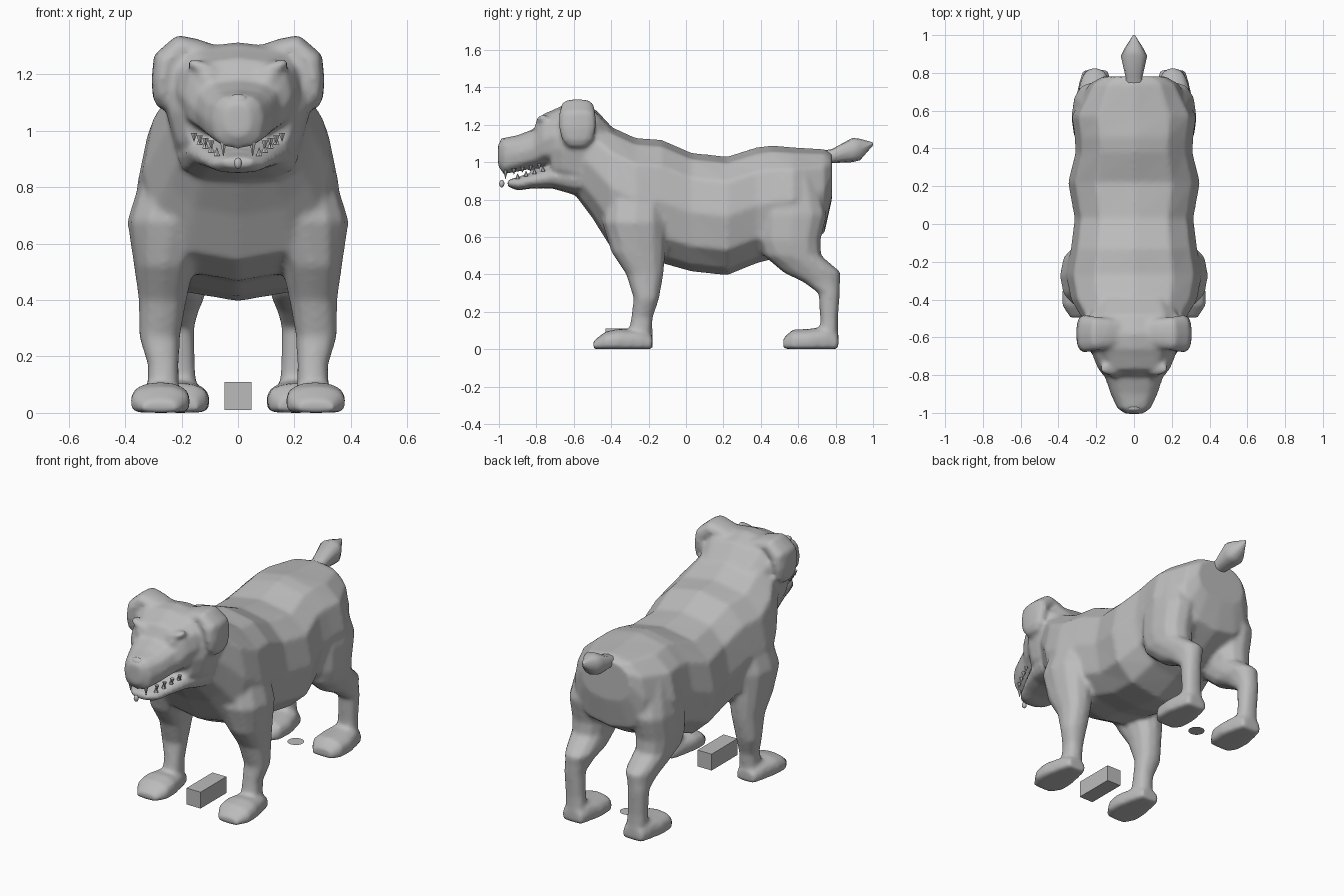
import bpy
import bmesh
import math
from mathutils import Matrix, Vector

default_cube = bpy.data.objects.get("Cube")
if default_cube:
    bpy.data.objects.remove(default_cube, do_unlink=True)

# One plain grey for the whole model
grey = bpy.data.materials.new("clay grey")
grey.use_nodes = True
colour = (.5, .5, .5, 1)
grey.diffuse_color = colour
for node in grey.node_tree.nodes:
    if node.type == "BSDF_PRINCIPLED":
        node.inputs["Base Color"].default_value = colour


def finish(name, bm, sharp_angle=55):
    """Turn a bmesh into a named, smooth shaded object."""
    bmesh.ops.recalc_face_normals(bm, faces=bm.faces)
    mesh = bpy.data.meshes.new(name)
    bm.to_mesh(mesh)
    bm.free()
    mesh.materials.append(grey)
    mesh.shade_smooth()
    mesh.set_sharp_from_angle(angle=math.radians(sharp_angle))
    obj = bpy.data.objects.new(name, mesh)
    bpy.context.collection.objects.link(obj)
    return obj


def soft_power(value, power):
    return math.copysign(abs(value) ** power, value)


def skin(bm, rings, upper, lower, sides=12):
    """Bridge rings given as (centre, first half axis, second half axis)."""
    loops = []
    for centre, u, v in rings:
        loop = []
        for i in range(sides):
            angle = math.tau * i / sides
            power = upper if i <= sides / 2 else lower
            offset = u * soft_power(math.cos(angle), power) + v * soft_power(math.sin(angle), power)
            loop.append(bm.verts.new(centre + offset))
        loops.append(loop)
    for a, b in zip(loops, loops[1:]):
        for i in range(sides):
            j = (i + 1) % sides
            bm.faces.new((a[i], a[j], b[j], b[i]))
    bm.faces.new(loops[0])
    bm.faces.new(loops[-1])


def loft_along_y(bm, sections, upper=.8, lower=.8, x=0):
    """Sections are (y, bottom, top, half width)."""
    rings = [(Vector((x, y, (low + high) / 2)), Vector((width, 0, 0)), Vector((0, 0, (high - low) / 2)))
             for y, low, high, width in sections]
    skin(bm, rings, upper, lower)


def loft_along_z(bm, sections, side, power=.85):
    """Sections are (z, x, y, half width, half depth)."""
    rings = [(Vector((side * x, y, z)), Vector((width, 0, 0)), Vector((0, depth, 0)))
             for z, x, y, width, depth in sections]
    skin(bm, rings, power, power)


def loft_ear(bm, sections, side, y):
    """Sections are (x, z, half thickness, half depth, tilt in degrees)."""
    rings = []
    for x, z, thick, depth, tilt in sections:
        turn = math.radians(tilt)
        across = Vector((side * math.cos(turn), 0, math.sin(turn))) * thick
        rings.append((Vector((side * x, y, z)), Vector((0, depth, 0)), across))
    skin(bm, rings, .8, .8)


def ball(bm, centre, size, tilt=0):
    place = Matrix.Translation(centre) @ Matrix.Rotation(tilt, 4, "Y") @ Matrix.Diagonal((*size, 1))
    bmesh.ops.create_uvsphere(bm, u_segments=12, v_segments=8, radius=1, matrix=place)


def tooth(bm, x, y, z, height):
    """A cone from z, pointing down for a negative height."""
    place = Matrix.Translation((x, y, z + height / 2)) @ Matrix.Diagonal((1, 1, height, 1))
    bmesh.ops.create_cone(bm, cap_ends=True, segments=6, radius1=.013, radius2=.001, depth=1, matrix=place)


def fuse(name, bm, voxel):
    """Merge overlapping volumes into one softly blended skin."""
    source = finish("source", bm)
    remesh = source.modifiers.new("merge", "REMESH")
    remesh.mode = "VOXEL"
    remesh.voxel_size = voxel
    smooth = source.modifiers.new("blend", "SMOOTH")
    smooth.factor = .5
    smooth.iterations = 6
    graph = bpy.context.evaluated_depsgraph_get()
    mesh = bpy.data.meshes.new_from_object(source.evaluated_get(graph))
    bpy.data.objects.remove(source, do_unlink=True)
    mesh.name = name
    mesh.materials.clear()
    mesh.materials.append(grey)
    mesh.shade_smooth()
    bpy.context.collection.objects.link(bpy.data.objects.new(name, mesh))


body = bmesh.new()
teeth = bmesh.new()

# Trunk from rump to neck
loft_along_y(body, [
    (.78, .80, 1.05, .17), (.74, .62, 1.07, .24), (.57, .52, 1.08, .33),
    (.46, .48, 1.09, .315), (.38, .46, 1.08, .31), (.22, .395, 1.03, .35), (.03, .415, 1.05, .315),
    (-.13, .46, 1.12, .335), (-.27, .47, 1.13, .36), (-.40, .54, 1.19, .335),
    (-.50, .70, 1.25, .275), (-.59, .82, 1.28, .22)])

# Skull, upper muzzle and lower jaw
loft_along_y(body, [
    (-.38, .76, 1.17, .20), (-.48, .79, 1.28, .245), (-.58, .82, 1.315, .255),
    (-.66, .845, 1.305, .245), (-.72, .865, 1.275, .20)], .6, .95)
loft_along_y(body, [
    (-.60, .98, 1.30, .23), (-.70, .99, 1.285, .22), (-.77, .98, 1.255, .19),
    (-.81, .97, 1.18, .155), (-.90, .95, 1.145, .125), (-.975, .935, 1.13, .09),
    (-1.005, .98, 1.10, .045)], .75, .75)
loft_along_y(body, [
    (-.58, .82, 1.0, .22), (-.72, .86, .985, .18), (-.82, .86, .945, .14),
    (-.90, .848, .92, .10), (-.955, .87, .905, .055)])

for side in (1, -1):
    # Folded ear growing out of the crown
    loft_ear(body, [
        (.07, 1.25, .05, .08, 90), (.14, 1.275, .05, .085, 90), (.195, 1.295, .05, .09, 65),
        (.255, 1.245, .05, .10, 30), (.265, 1.18, .042, .10, 5),
        (.265, 1.12, .038, .085, 0), (.26, 1.08, .025, .05, 0)], side, -.58)
    # Scowling brow and eye
    ball(body, (side * .11, -.765, 1.215), (.08, .04, .025), -side * .4)
    ball(body, (side * .105, -.785, 1.18), (.04, .03, .022), -side * .3)
    # Front leg from shoulder to wrist
    loft_along_z(body, [
        (1.0, .19, -.25, .09, .10), (.85, .20, -.265, .14, .16), (.68, .23, -.275, .163, .175),
        (.52, .262, -.255, .107, .145), (.40, .267, -.22, .085, .10),
        (.27, .278, -.212, .073, .068), (.17, .265, -.235, .055, .058),
        (.05, .265, -.25, .058, .065)], side)
    loft_along_y(body, [
        (-.18, 0, .07, .06), (-.24, 0, .10, .08), (-.36, 0, .11, .105),
        (-.43, 0, .095, .105), (-.495, 0, .045, .065)], .9, .3, side * .275)
    # Hind leg with thigh and hock
    loft_along_z(body, [
        (.92, .18, .56, .11, .14), (.72, .21, .57, .12, .185), (.58, .215, .555, .115, .165),
        (.50, .215, .57, .105, .155), (.41, .205, .675, .088, .155), (.36, .21, .725, .07, .10),
        (.30, .215, .766, .06, .057), (.16, .21, .765, .058, .048),
        (.05, .205, .765, .065, .05)], side)
    loft_along_y(body, [
        (.815, 0, .08, .065), (.75, 0, .12, .085), (.66, 0, .11, .105),
        (.57, 0, .105, .10), (.52, 0, .06, .065)], .9, .3, side * .205)
    # Fangs and small side teeth
    tooth(teeth, side * .052, -.965, .96, -.05)
    for step in range(4):
        back = step * .045
        tooth(teeth, side * (.095 + back * .45), -.92 + back, .965 + back * .2, -.03)
        tooth(teeth, side * (.075 + back * .45), -.90 + back, .91 + back * .3, .03)

fuse("dog_body", body, .013)
finish("teeth", teeth)

# Tail, widening before its tip
tail = bmesh.new()
loft_along_y(tail, [
    (.66, .96, 1.05, .07), (.78, .995, 1.07, .045), (.89, 1.0, 1.13, .07),
    (.93, 1.01, 1.125, .05), (1.0, 1.09, 1.105, .005)])
finish("tail", tail)

# Nose tip and the small stud before the chin
nose = bmesh.new()
ball(nose, (0, -.975, 1.095), (.045, .022, .035))
finish("nose", nose)
stud = bmesh.new()
ball(stud, (0, -.985, .885), (.014, .014, .02))
finish("chin_stud", stud)

# Loose block between the front paws and a flat disc near the hind paws
block = bmesh.new()
bmesh.ops.create_cube(block, size=1)
block.transform(Matrix.Translation((0, -.305, .06)) @ Matrix.Diagonal((.095, .25, .1, 1)))
finish("ground_block", block)
disc = bmesh.new()
bmesh.ops.create_circle(disc, cap_ends=True, segments=16, radius=.047)
disc.transform(Matrix.Translation((0, .56, .03)))
finish("ground_disc", disc)
